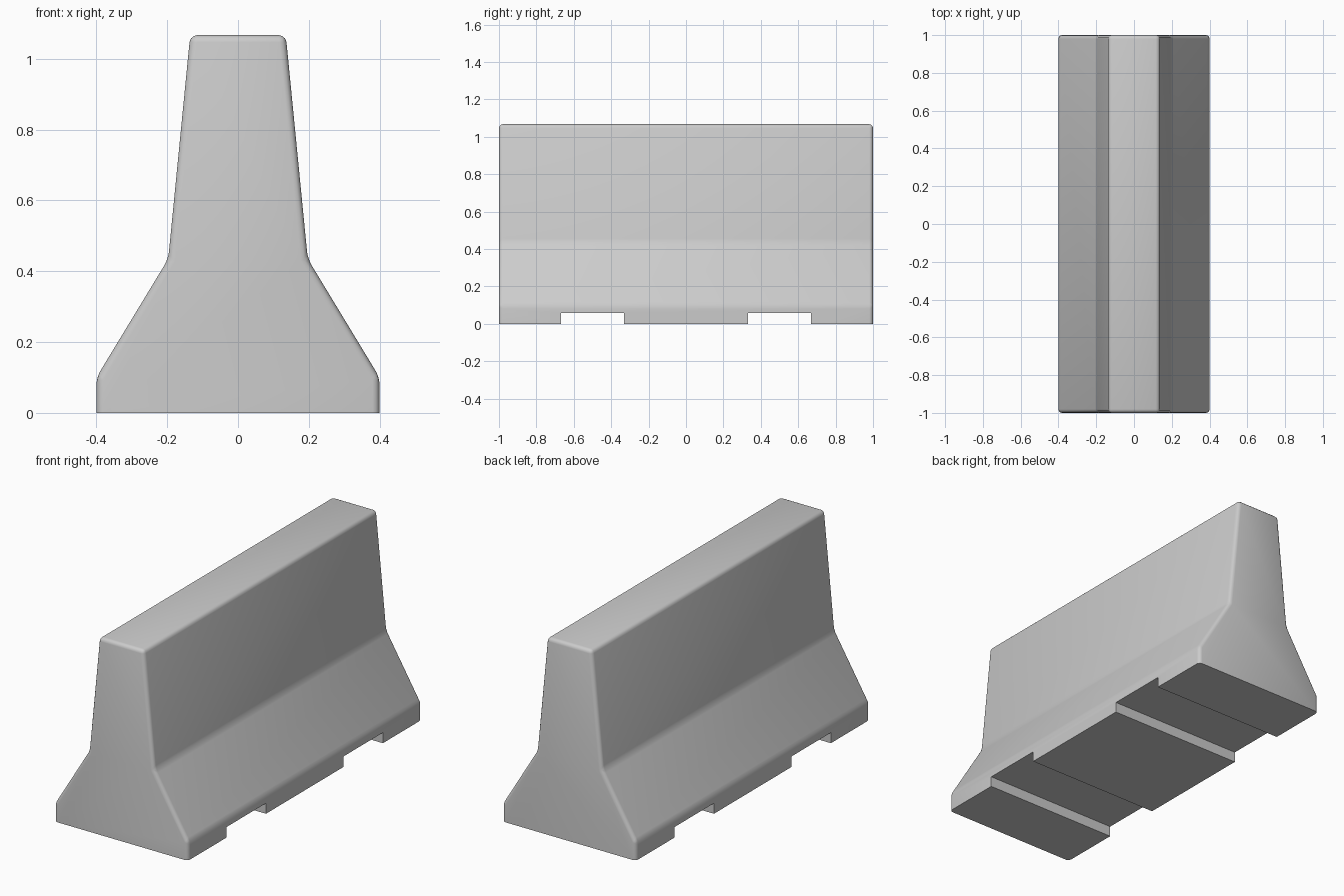
import bpy, bmesh

if "Cube" in bpy.data.objects:
    bpy.data.objects.remove(bpy.data.objects["Cube"])

# Barrier body: half profile mirrored, then extruded along y
half = [(0.4, 0.0), (0.4, 0.1), (0.197, 0.435), (0.135, 1.067)]
profile = half + [(-x, z) for x, z in reversed(half)]

bm = bmesh.new()
face = bm.faces.new([bm.verts.new((x, -1, z)) for x, z in profile])
ext = bmesh.ops.extrude_face_region(bm, geom=[face])
bmesh.ops.translate(bm, vec=(0, 2, 0),
                    verts=[g for g in ext["geom"] if isinstance(g, bmesh.types.BMVert)])
bmesh.ops.recalc_face_normals(bm, faces=bm.faces)

# Rounded edges everywhere except around the flat base
edges = [e for e in bm.edges if max(v.co.z for v in e.verts) > 0.01]
bmesh.ops.bevel(bm, geom=edges, offset=0.02, offset_type='OFFSET', segments=3,
                profile=0.5, affect='EDGES', clamp_overlap=True)
mesh = bpy.data.meshes.new("barrier_body")
bm.to_mesh(mesh)
bm.free()
body = bpy.data.objects.new("barrier_body", mesh)
bpy.context.collection.objects.link(body)

# Two lifting slots cut across the underside
for side in (-1, 1):
    bpy.ops.mesh.primitive_cube_add(size=1, location=(0, side * 0.5, 0))
    cutter = bpy.context.object
    cutter.name = "slot_cutter"
    cutter.scale = (1.2, 0.336, 0.114)
    cutter.hide_render = True
    bpy.context.view_layer.objects.active = body
    mod = body.modifiers.new("slot", 'BOOLEAN')
    mod.operation = 'DIFFERENCE'
    mod.solver = 'EXACT'
    mod.object = cutter
    bpy.ops.object.modifier_apply(modifier=mod.name)
    bpy.data.objects.remove(cutter)

# Smooth bevels, sharp slots and base
bpy.ops.object.select_all(action='DESELECT')
body.select_set(True)
bpy.context.view_layer.objects.active = body
bpy.ops.object.shade_smooth_by_angle(angle=0.6)
